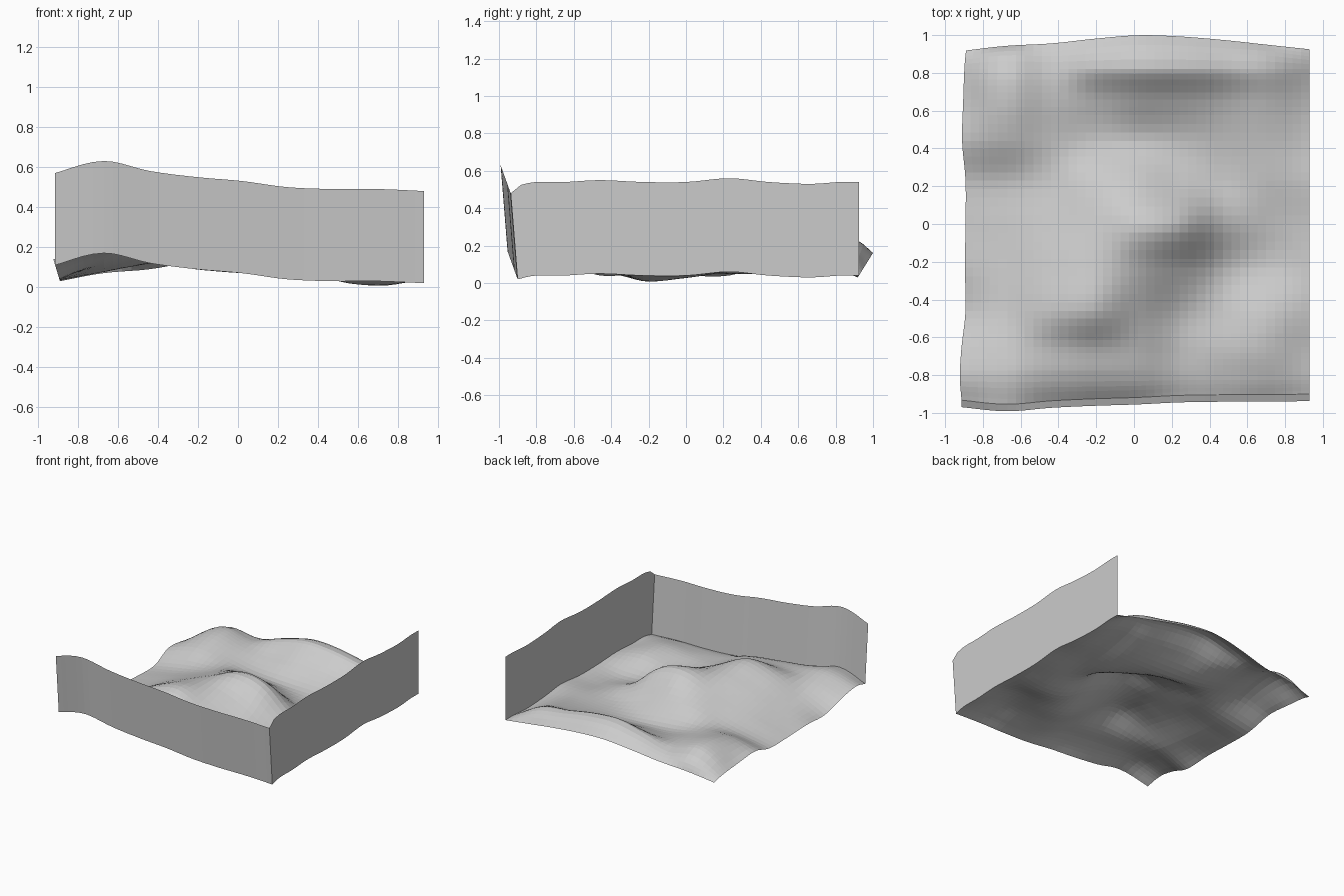
import bpy
import bmesh

if "Cube" in bpy.data.objects:
    bpy.data.objects.remove(bpy.data.objects["Cube"])

# Control lattice: positions and heights (hundredths), rows run front to back
XS = [-.88, -.67, -.44, -.21, .02, .24, .47, .70, .93]
YS = [-.893, -.80, -.65, -.46, -.23, 0, .23, .44, .66, .82, .90]
H = [
    [11, 17, 12, 9, 7, 4, 3, 3, 2],
    [14, 20, 18, 16, 13, 7, 6, 7, 4],
    [11, 18, 20, 20, 16, 8, 8, 10, 4],
    [4, 14, 25, 30, 20, 9, 6, 9, 5],
    [5, 11, 21, 28, 26, 17, 4, 1, 4],
    [4, 9, 16, 24, 32, 28, 10, 3, 4],
    [4, 8, 12, 18, 18, 11, 5, 6, 6],
    [10, 16, 13, 9, 7, 6, 6, 8, 4],
    [8, 20, 15, 13, 15, 14, 12, 12, 3],
    [6, 18, 14, 20, 25, 24, 20, 16, 4],
    [3, 7, 9, 13, 16, 15, 12, 8, 4],
]
SUB = 5


def spline(vals, t):
    """Smooth interpolation through evenly indexed values."""
    n = len(vals) - 1
    i = min(int(t), n - 1)
    f = t - i
    b, c = vals[i], vals[i + 1]
    a = vals[i - 1] if i > 0 else 2 * b - c
    d = vals[i + 2] if i + 2 <= n else 2 * c - b
    return b + .5 * f * (c - a + f * (2*a - 5*b + 4*c - d + f * (3*(b - c) + d - a)))


def build(name, rows):
    """Skin a rectangular array of points."""
    bm = bmesh.new()
    vs = [[bm.verts.new(p) for p in r] for r in rows]
    for r0, r1 in zip(vs, vs[1:]):
        for k in range(len(r0) - 1):
            bm.faces.new((r0[k], r0[k + 1], r1[k + 1], r1[k]))
    me = bpy.data.meshes.new(name)
    bm.to_mesh(me)
    bm.free()
    ob = bpy.data.objects.new(name, me)
    bpy.context.collection.objects.link(ob)
    return ob


# Terrain sheet, its free borders flaring outward with height
nx, ny = (len(XS) - 1) * SUB, (len(YS) - 1) * SUB
ground = []
for j in range(ny + 1):
    t = j / SUB
    line = []
    for i in range(nx + 1):
        s = i / SUB
        x, y = spline(XS, s), spline(YS, t)
        z = spline([spline(r, s) for r in H], t) / 100
        if t < 1:
            y -= .36 * z * (1 - t)
        if t > len(YS) - 2:
            y += .62 * z * (t - len(YS) + 2)
        if s < 1:
            x -= .3 * z * (1 - s)
        line.append((x, y, max(z, 0)))
    ground.append(line)
build("terrain", ground)

# Walls raised from the front and right borders, meeting at the corner
front = ground[0]
front_top = [(x, y - .037, z + .46) for x, y, z in front]
build("front_wall", [front, front_top])
right = [r[-1] for r in ground]
right_top = [front_top[-1]] + [(x, y, z + .50) for x, y, z in right[1:]]
build("right_wall", [right, right_top])
